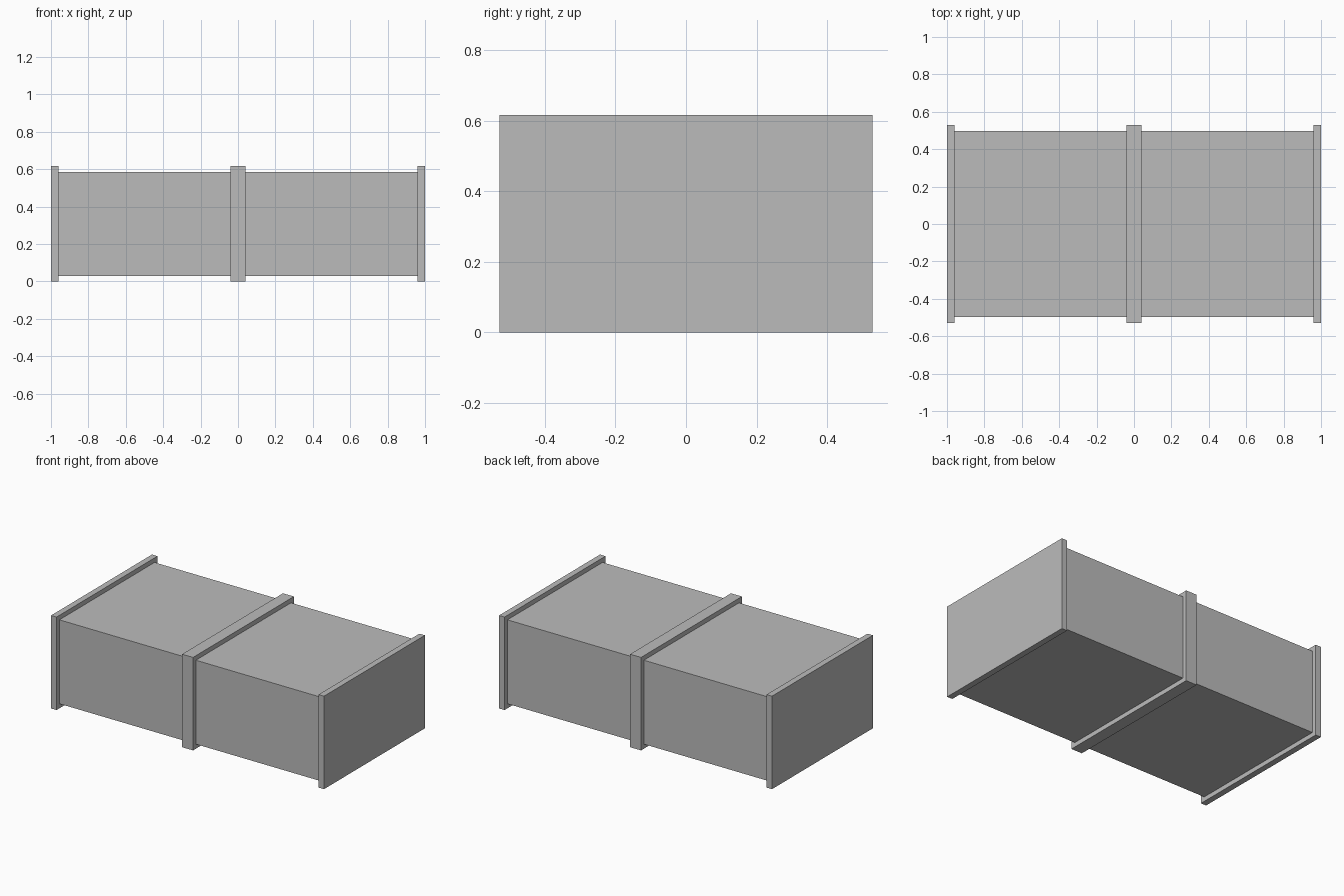
import bpy

cube = bpy.data.objects.get("Cube")
if cube:
    bpy.data.objects.remove(cube, do_unlink=True)

# Single metal grey
grey = bpy.data.materials.new("duct_grey")
grey.use_nodes = True
colour = (0.5, 0.5, 0.5, 1)
grey.diffuse_color = colour
grey.node_tree.nodes["Principled BSDF"].inputs["Base Color"].default_value = colour

HEIGHT, DEPTH = 0.616, 1.056   # outer size of the flanges
RIM = 0.04                     # thickness of an end flange
LIP = 0.03                     # how far flanges stand out from the duct


def box(name, x, width, inset=0.0):
    """Box centred on the duct axis, inset from the flange outline."""
    bpy.ops.mesh.primitive_cube_add(size=1, location=(x, 0, HEIGHT / 2))
    ob = bpy.context.object
    ob.name = name
    ob.scale = (width, DEPTH - 2 * inset, HEIGHT - 2 * inset)
    bpy.ops.object.transform_apply(location=False, rotation=False, scale=True)
    ob.data.materials.append(grey)


# Two duct sections, each with a flange at its outer end
for side, s in (("left", 1), ("right", -1)):
    box(side + "_duct_section", s * 0.5, 1 - 2 * RIM, LIP)
    box(side + "_end_flange", s * (1 - RIM / 2), RIM)

# Double-width joint collar in the middle
box("middle_collar", 0, 2 * RIM)
